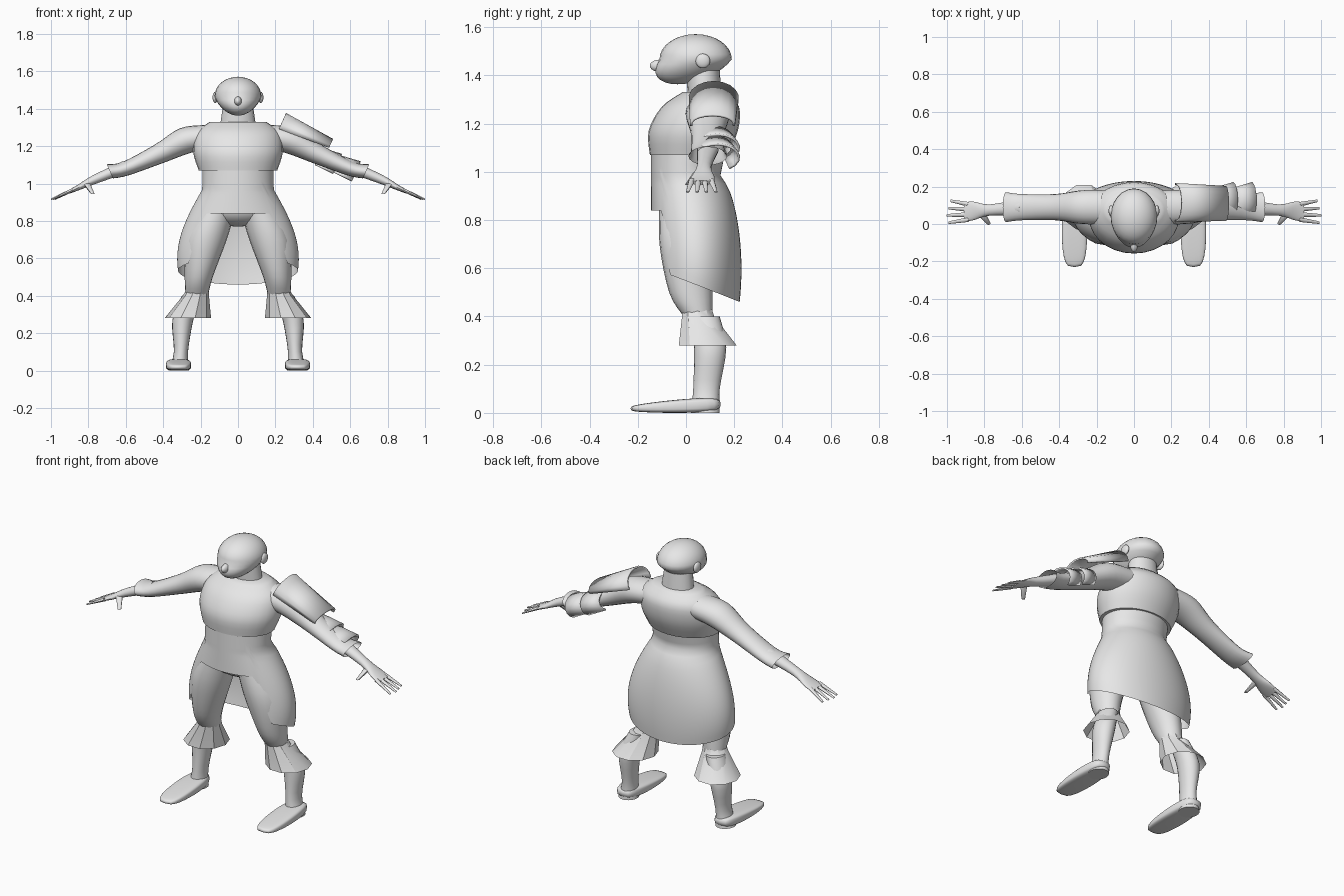
import bpy, bmesh, math
from mathutils import Vector

default_cube = bpy.data.objects.get("Cube")
if default_cube:
    bpy.data.objects.remove(default_cube)

GREY = (.8, .8, .8, 1)
plain_grey = bpy.data.materials.new("plain_grey")
plain_grey.use_nodes = True
plain_grey.diffuse_color = GREY
plain_grey.node_tree.nodes["Principled BSDF"].inputs["Base Color"].default_value = GREY

RIGHTWARD = Vector((1, 0, 0))
BACKWARD = Vector((0, 1, 0))
ARM_NORMAL = Vector((.4, 0, .9))          # perpendicular to the sloping arm


def finish(name, bm, sharp_angle=50):
    """Turn a bmesh into a shaded, coloured object."""
    bmesh.ops.recalc_face_normals(bm, faces=bm.faces)
    mesh = bpy.data.meshes.new(name)
    bm.to_mesh(mesh)
    bm.free()
    for polygon in mesh.polygons:
        polygon.use_smooth = True
    mesh.set_sharp_from_angle(angle=math.radians(sharp_angle))
    mesh.materials.append(plain_grey)
    part = bpy.data.objects.new(name, mesh)
    bpy.context.collection.objects.link(part)
    return part


def spline(rows, steps=4):
    """Smooth curve through every row, blending positions and radii alike."""
    rows = [Vector(row) for row in rows]
    padded = rows[:1] + rows + rows[-1:]
    result = []
    for before, start, end, after in zip(padded, padded[1:], padded[2:], padded[3:]):
        leave = start + (end - before) / 6
        arrive = end - (after - start) / 6
        for step in range(steps):
            t = step / steps
            middle = leave.lerp(arrive, t)
            first = start.lerp(leave, t).lerp(middle, t)
            last = middle.lerp(arrive.lerp(end, t), t)
            result.append(first.lerp(last, t))
    return result + rows[-1:]


def skin(bm, rings, closed):
    """Join neighbouring rings of vertices with quads."""
    for ring, following in zip(rings, rings[1:]):
        pairs = list(zip(ring, following))
        neighbours = pairs[1:] + pairs[:1] if closed else pairs[1:]
        for (a, b), (c, d) in zip(pairs, neighbours):
            bm.faces.new((a, c, d, b))


def tube(name, rows, across=RIGHTWARD, up=BACKWARD, sides=20, side=1, capped=True, arc=None, sharp_angle=50):
    """Skin elliptical rings given as (x, y, z, radius across, radius up)."""
    bm = bmesh.new()
    start, end = arc or (0, math.tau)
    rings = []
    for x, y, z, wide, tall in rows:
        ring = []
        for i in range(sides + bool(arc)):
            angle = start + (end - start) * i / sides
            point = Vector((x, y, z)) + across * wide * math.cos(angle) + up * tall * math.sin(angle)
            point.x *= side
            ring.append(bm.verts.new(point))
        rings.append(ring)
    skin(bm, rings, closed=not arc)
    if capped and not arc:
        bm.faces.new(rings[0])
        bm.faces.new(rings[-1])
    return finish(name, bm, sharp_angle)


def ball(name, centre, size, side=1, reshape=None):
    """Ellipsoid whose unit sphere may first be reshaped by a rule."""
    bm = bmesh.new()
    bmesh.ops.create_uvsphere(bm, u_segments=24, v_segments=16, radius=1)
    for vert in bm.verts:
        unit = reshape(vert.co) if reshape else vert.co
        vert.co = [c + s * u for c, s, u in zip(centre, size, unit)]
        vert.co.x *= side
    return finish(name, bm)


def boxy(value):
    return math.copysign(math.sqrt(abs(value)), value)


# Head with the jaw drawn forward and narrowed
def jaw_rule(co):
    drop = max(0, -co.z)
    return co.x * (1 - drop / 5), co.y - drop / 2, co.z


ball("head", (0, .04, 1.467), (.125, .15, .104), reshape=jaw_rule)
ball("nose", (0, -.11, 1.44), (.02, .04, .025))
tube("neck", [(0, .08, 1.28, .1, .07), (0, .07, 1.42, .08, .07)])

# Chest of the tunic, folding over the waist
tube("tunic_chest", spline([(0, .01, 1.07, .21, .16), (0, .03, 1.17, .24, .185),
                            (0, .06, 1.27, .225, .16), (0, .075, 1.33, .15, .09)]), sides=28)

# Waist and skirt: one swelling surface whose hem is cut high at the front
WAIST, TOP, FRONT_HEM, BACK_HEM = .97, 1.09, .84, .46


def skirt_point(angle, height):
    swell = math.sin(max(0, WAIST - height) * 4.2)
    front, back = -.145, .14 + .09 * math.sqrt(swell) + max(0, height - WAIST) / 5
    middle, depth = (front + back) / 2, (back - front) / 2
    return (.19 + .135 * swell) * math.cos(angle), middle + depth * math.sin(angle), height


def hem_height(facing):
    low = BACK_HEM + (1 - facing) / 14
    t = min(1, max(0, -facing * 7 - 4.2))
    return low + (FRONT_HEM - low) * t * t * (3 - 2 * t)


bm = bmesh.new()
columns, levels = 72, 18
rings = []
for level in range(levels + 1):
    ring = []
    for column in range(columns):
        angle = math.tau * column / columns
        drop = TOP - hem_height(math.sin(angle))
        ring.append(bm.verts.new(skirt_point(angle, TOP - drop * level / levels)))
    rings.append(ring)
skin(bm, rings, closed=True)
finish("waist_and_skirt", bm)

ball("trouser_seat", (0, .01, .87), (.2, .13, .1))


# Foot with a flat sole, rising from toe to heel
def foot_rule(co):
    return boxy(co.x), co.y, (1 + boxy(co.z)) * (1 + (1 + co.y) / 2)


# Paired parts
for side, label in ((1, "left_"), (-1, "right_")):
    ball(label + "ear", (.122, .07, 1.46), (.014, .03, .03), side)

    # Leg
    tube(label + "trouser_leg", spline([(.11, .01, .87, .1, .12), (.17, 0, .7, .11, .11),
                                        (.21, .02, .5, .075, .09), (.22, .05, .4, .06, .06)]), side=side)
    tube(label + "trouser_cuff", [(.217, .045, .43, .06, .066), (.225, .05, .4, .07, .07),
                                  (.268, .09, .28, .124, .126)],
         sides=10, side=side, capped=False, sharp_angle=30)
    tube(label + "shin", spline([(.25, .08, .4, .05, .06), (.295, .1, .27, .056, .067),
                                 (.305, .085, .1, .038, .055), (.316, .08, 0, .055, .06)]), side=side)
    ball(label + "foot", (.318, -.043, 0), (.068, .187, .018), side, foot_rule)

    # Arm: sleeve with open cuff, then forearm and hand
    sleeve = [(.15, 1.25, .09, .07), (.28, 1.23, .09, .073), (.42, 1.16, .07, .055),
              (.6, 1.08, .07, .04), (.685, 1.065, .08, .042)]
    arm = dict(across=BACKWARD, up=ARM_NORMAL, side=side)
    tube(label + "sleeve", spline([(x, .09, z, wide, tall) for x, z, wide, tall in sleeve]),
         capped=False, **arm)
    tube(label + "hand", spline([(.6, .09, 1.09, .045, .034), (.77, .075, 1.02, .03, .024),
                                 (.86, .07, .975, .05, .014), (.905, .065, .955, .05, .01)]), **arm)

    # Four spreading fingers and a hanging thumb
    for finger in range(4):
        base, tip = .024 + .027 * finger, .007 + .039 * finger
        reach = 1 - abs(finger - 1) / 100
        tube(label + "finger_" + str(finger + 1),
             [(.885, base, .965, .013, .01), (reach, tip, .916, .007, .004)], sides=8, **arm)
    tube(label + "thumb", [(.81, .05, 1, .02, .018), (.777, .005, .945, .01, .01)], sides=8, side=side)


# Armour shells over the left arm
def shell(name, rows, arc):
    part = tube(name, rows, BACKWARD, ARM_NORMAL, sides=10, arc=arc)
    thickness = part.modifiers.new("thickness", "SOLIDIFY")
    thickness.thickness = .01
    thickness.offset = 0


shell("shoulder_guard", [(.225, .115, 1.305, .1, .075), (.49, .11, 1.198, .09, .04)],
      (-.2, math.pi + .2))
for index, label in enumerate(("upper", "lower")):
    rows = []
    for step in range(3):
        centre = Vector((.43, .12, 1.14)) + Vector((.1, 0, -.04)) * index
        centre += Vector((.05, .005, -.02)) * step
        flare = step / 100
        rows.append((*centre, .07 + flare, .05 + flare / 2))
    shell(label + "_elbow_guard", rows, (-1, math.pi - .5))
